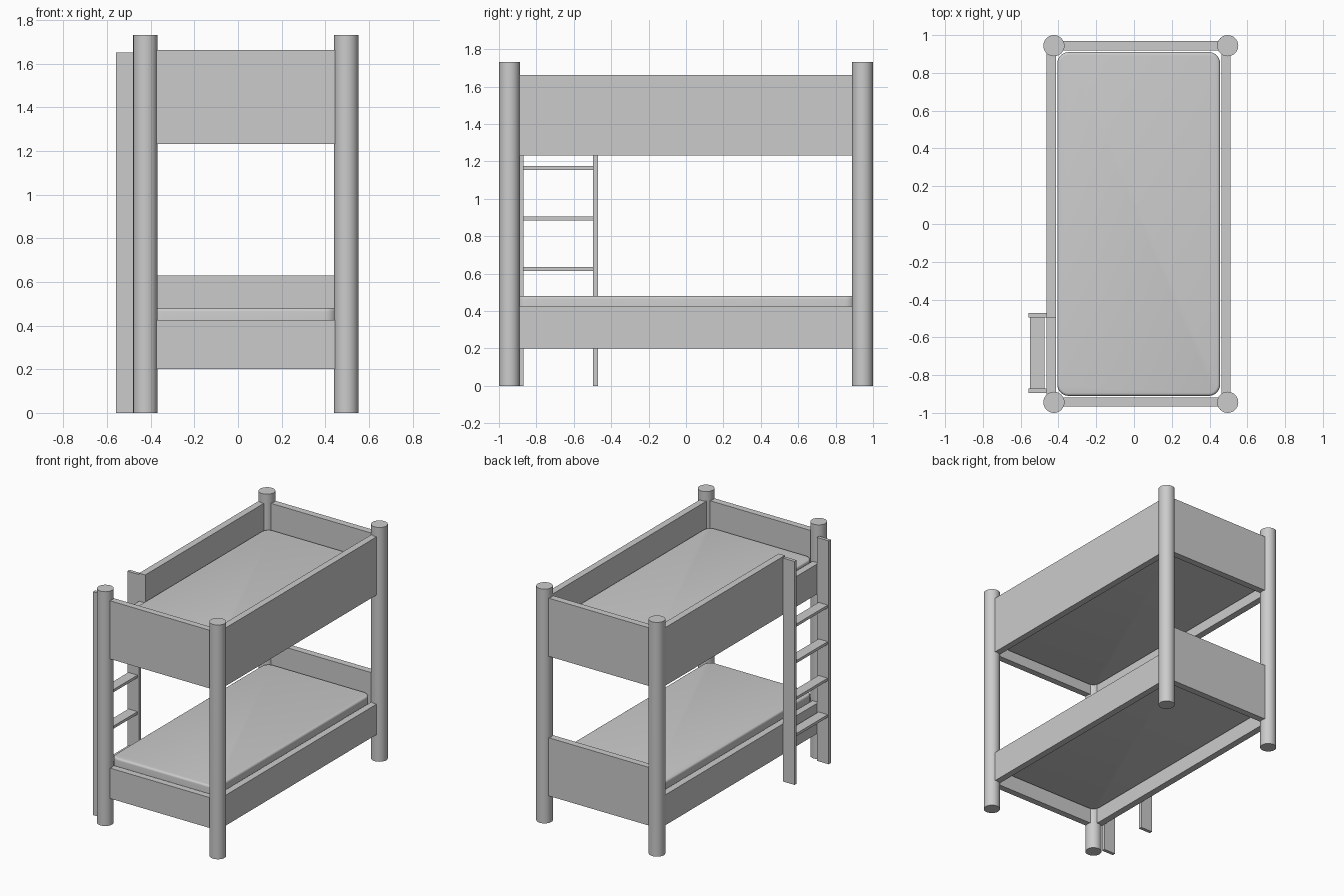
import bpy, bmesh, math

if "Cube" in bpy.data.objects:
    bpy.data.objects.remove(bpy.data.objects["Cube"])

POST_X = (-0.424, 0.496)
POST_Y = (-0.944, 0.944)


def finish(name, bm):
    mesh = bpy.data.meshes.new(name)
    bmesh.ops.recalc_face_normals(bm, faces=bm.faces)
    bm.to_mesh(mesh)
    bm.free()
    obj = bpy.data.objects.new(name, mesh)
    bpy.context.collection.objects.link(obj)
    return obj


def smooth(obj, angle):
    bpy.ops.object.select_all(action='DESELECT')
    obj.select_set(True)
    bpy.context.view_layer.objects.active = obj
    bpy.ops.object.shade_smooth_by_angle(angle=math.radians(angle))


def box_mesh(x, y, z):
    bm = bmesh.new()
    bmesh.ops.create_cube(bm, size=1)
    for v in bm.verts:
        v.co = [lo + (c + 0.5) * (hi - lo) for c, (lo, hi) in zip(v.co, (x, y, z))]
    return bm


def box(name, x, y, z):
    return finish(name, box_mesh(x, y, z))


def mattress(name, top, thickness=0.18):
    bm = box_mesh((-0.406, 0.456), (-0.91, 0.91), (top - thickness, top))
    # rounded plan corners, then softened rims
    upright = [e for e in bm.edges if abs(e.verts[0].co.z - e.verts[1].co.z) > 0.01]
    bmesh.ops.bevel(bm, geom=upright, offset=0.06, segments=6, profile=0.5, affect='EDGES')
    rim = [e for e in bm.edges if abs(e.verts[0].co.z - e.verts[1].co.z) < 0.001]
    bmesh.ops.bevel(bm, geom=rim, offset=0.015, segments=4, profile=0.5, affect='EDGES')
    smooth(finish(name, bm), 40)


# Round corner posts
for sx, x in zip(("left", "right"), POST_X):
    for sy, y in zip(("front", "back"), POST_Y):
        bpy.ops.mesh.primitive_cylinder_add(vertices=32, radius=0.056, depth=1.732,
                                            location=(x, y, 0.866))
        post = bpy.context.object
        post.name = f"{sy}_{sx}_post"
        smooth(post, 30)

# Board positions
FRONT, BACK = (-0.966, -0.918), (0.918, 0.968)
LEFT, RIGHT = (-0.462, -0.412), (0.462, 0.511)
LOW, TALL = (0.2, 0.425), (0.2, 0.63)
UP_TALL, UP_LOW = (1.232, 1.662), (1.232, 1.455)

# Lower bed boards: tall headboard at the back
box("lower_front_board", POST_X, FRONT, LOW)
box("lower_back_board", POST_X, BACK, TALL)
box("lower_left_board", LEFT, POST_Y, LOW)
box("lower_right_board", RIGHT, POST_Y, LOW)

# Upper bed boards: left guard is cut down at the ladder
box("upper_front_board", POST_X, FRONT, UP_TALL)
box("upper_back_board", POST_X, BACK, UP_TALL)
box("upper_right_board", RIGHT, POST_Y, UP_TALL)
box("upper_left_guard", LEFT, (-0.495, POST_Y[1]), UP_TALL)
box("upper_left_entry_board", LEFT, (POST_Y[0], -0.495), UP_LOW)

# Mattresses
mattress("lower_mattress", 0.48)
mattress("upper_mattress", 1.475)

# Ladder
for side, y in (("front", -0.895), ("back", -0.496)):
    box(f"ladder_{side}_upright", (-0.558, -0.462), (y, y + 0.025), (0, 1.652))
for i in range(4):
    z = 0.355 + i * 0.27
    box(f"ladder_rung_{i + 1}", (-0.55, -0.475), (-0.872, -0.494), (z - 0.01, z + 0.01))
